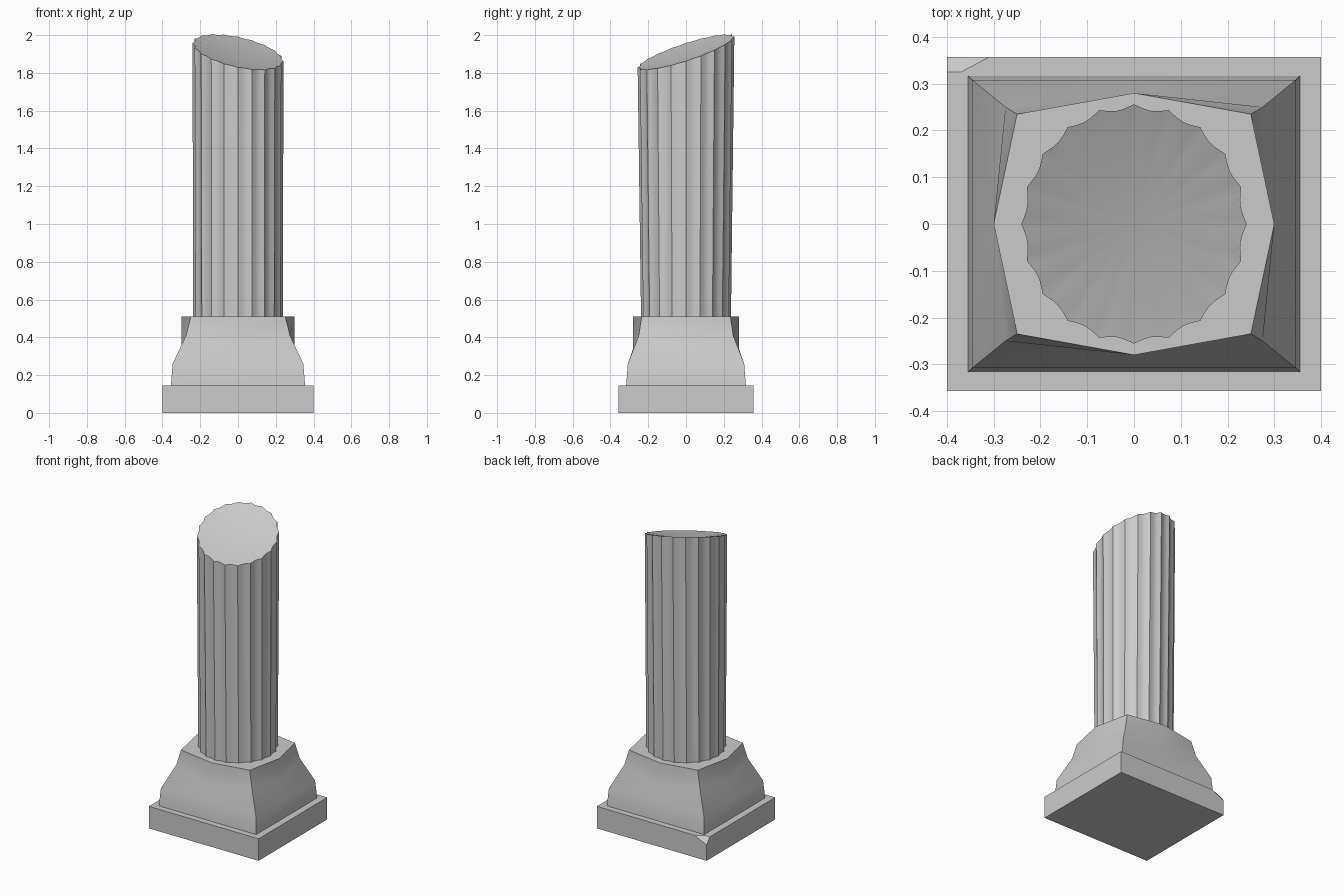
import bpy, math

if "Cube" in bpy.data.objects:
    bpy.data.objects.remove(bpy.data.objects["Cube"])


def make(name, verts, faces, angle=30):
    me = bpy.data.meshes.new(name)
    me.from_pydata(verts, [], faces)
    me.update()
    ob = bpy.data.objects.new(name, me)
    bpy.context.collection.objects.link(ob)
    bpy.ops.object.select_all(action='DESELECT')
    ob.select_set(True)
    bpy.context.view_layer.objects.active = ob
    bpy.ops.object.mode_set(mode='EDIT')
    bpy.ops.mesh.select_all(action='SELECT')
    bpy.ops.mesh.normals_make_consistent(inside=False)
    bpy.ops.object.mode_set(mode='OBJECT')
    bpy.ops.object.shade_smooth_by_angle(angle=math.radians(angle))
    return ob


def walls(rings, n):
    return [(r * n + i, r * n + (i + 1) % n, (r + 1) * n + (i + 1) % n, (r + 1) * n + i)
            for r in range(rings - 1) for i in range(n)]


# Plinth slab with a chipped back left top corner
X, Y, H = 0.4, 0.357, 0.145
make("plinth",
     [(-X, -Y, 0), (X, -Y, 0), (X, Y, 0), (-X, Y, 0),
      (-X, -Y, H), (X, -Y, H), (X, Y, H),
      (-0.31, Y, H), (-0.37, 0.325, H), (-X, 0.325, H), (-X, Y, 0.105)],
     [(3, 2, 1, 0), (0, 1, 5, 4), (1, 2, 6, 5), (2, 3, 10, 7, 6),
      (3, 0, 4, 9, 10), (4, 5, 6, 7, 8, 9), (7, 10, 9, 8)])

# Flared pedestal: square foot turning into an octagonal neck
# each ring: corner x, y, z, then mid-side x, its z, mid-side y, its z
profile = [(0.355, 0.317, 0.145, 0.355, 0.145, 0.317, 0.145),
           (0.346, 0.308, 0.26, 0.346, 0.26, 0.308, 0.26),
           (0.275, 0.250, 0.41, 0.300, 0.355, 0.280, 0.34),
           (0.250, 0.235, 0.51, 0.300, 0.51, 0.280, 0.51)]
verts = []
for cx, cy, cz, mx, mxz, my, myz in profile:
    verts += [(-cx, -cy, cz), (0, -my, myz), (cx, -cy, cz), (mx, 0, mxz),
              (cx, cy, cz), (0, my, myz), (-cx, cy, cz), (-mx, 0, mxz)]
make("pedestal", verts,
     walls(4, 8) + [tuple(range(7, -1, -1)), tuple(range(24, 32))])

# Fluted shaft with a slanted, slightly hollow break at the top
FLUTES, STEPS, LEVELS = 20, 6, 8
N = FLUTES * STEPS
verts = []
for k in range(LEVELS):
    t = k / (LEVELS - 1)
    for i in range(N):
        a = 2 * math.pi * i / N
        r = 1 - 0.042 * abs(math.sin(FLUTES * a / 2))
        x = r * (0.237 + 0.004 * t) * math.cos(a)
        y = r * (0.238 + 0.018 * t) * math.sin(a)
        top = 1.91 - 0.2 * x + 0.32 * y
        verts.append((x, y, 0.5 + (top - 0.5) * t))
centre = len(verts)
verts.append((0, 0, 1.88))
last = (LEVELS - 1) * N
faces = walls(LEVELS, N) + [tuple(range(N - 1, -1, -1))]
faces += [(last + i, last + (i + 1) % N, centre) for i in range(N)]
make("fluted_shaft", verts, faces, 40)
